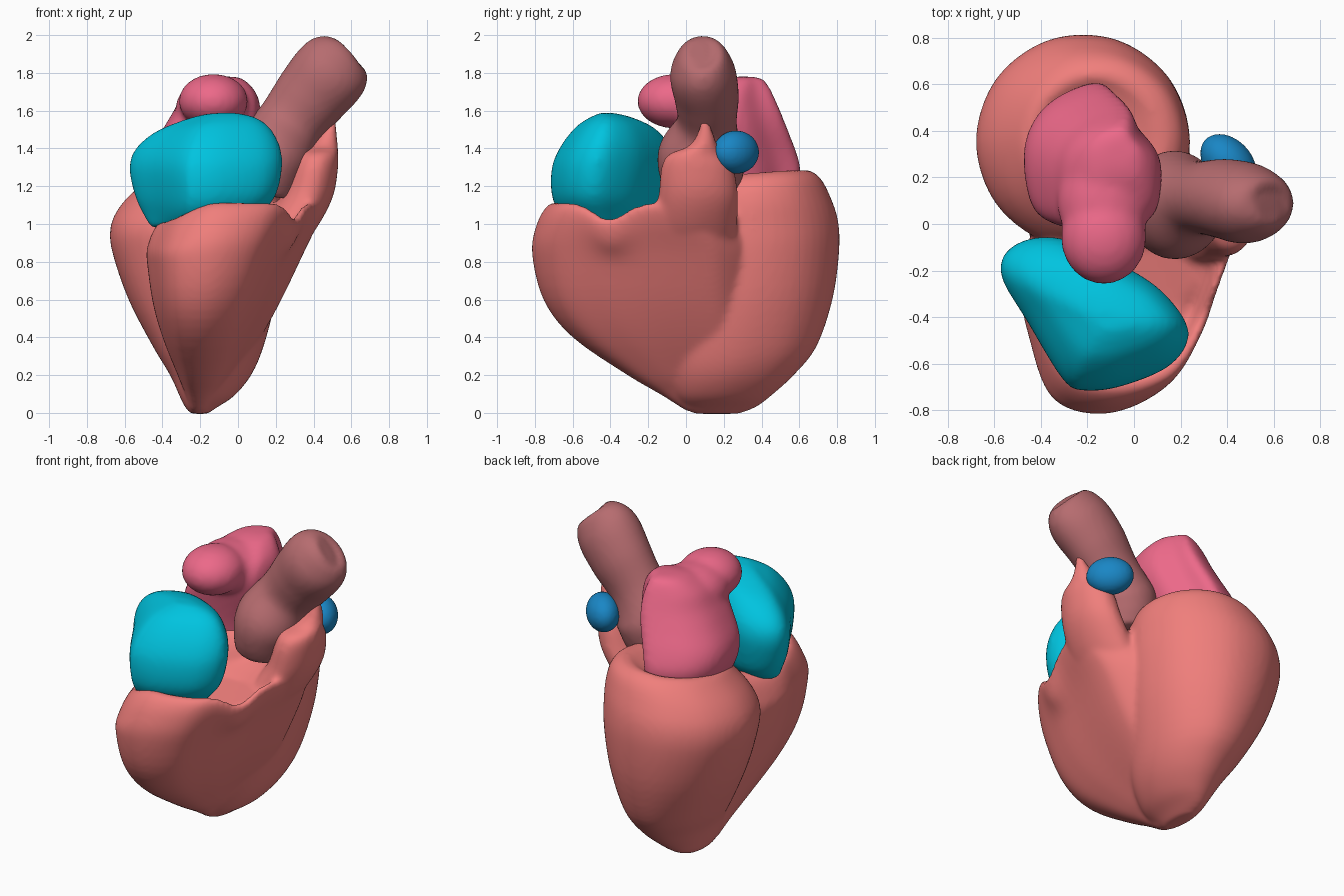
import bpy, math
from math import exp
from mathutils import Vector

if "Cube" in bpy.data.objects:
    bpy.data.objects.remove(bpy.data.objects["Cube"])


def material(name, rgb):
    m = bpy.data.materials.new(name)
    m.diffuse_color = (*rgb, 1)
    m.use_nodes = True
    m.node_tree.nodes["Principled BSDF"].inputs["Base Color"].default_value = m.diffuse_color
    return m


def spline(pts, steps, closed=False):
    """Catmull-Rom resampling of tuples of any length."""
    n, out = len(pts), []
    pick = (lambda i: pts[i % n]) if closed else (lambda i: pts[max(0, min(n - 1, i))])
    for i in range(n if closed else n - 1):
        for s in range(steps):
            t = s / steps
            out.append(tuple(
                0.5 * (2 * b + (c - a) * t + (2 * a - 5 * b + 4 * c - d) * t * t
                       + (3 * b - a - 3 * c + d) * t ** 3)
                for a, b, c, d in zip(*(pick(i + k) for k in (-1, 0, 1, 2)))))
    if not closed:
        out.append(tuple(pts[-1]))
    return out


def skin(rings):
    """Closed shell through rings of equal length."""
    n = len(rings[0])
    verts = [v for r in rings for v in r]
    faces = [(j * n + i, j * n + (i + 1) % n, (j + 1) * n + (i + 1) % n, (j + 1) * n + i)
             for j in range(len(rings) - 1) for i in range(n)]
    faces += [tuple(reversed(range(n))), tuple(range(len(verts) - n, len(verts)))]
    return verts, faces


def loft(levels, outline, steps=4):
    """Fit a unit-square outline into the box (z, x0, x1, y0, y1) of every level."""
    prof = spline(outline, 5, True)
    us, vs = [p[0] for p in prof], [p[1] for p in prof]
    prof = [((u - min(us)) / (max(us) - min(us)), (v - min(vs)) / (max(vs) - min(vs)))
            for u, v in prof]
    return skin([[(x0 + u * (x1 - x0), y0 + v * (y1 - y0), z) for u, v in prof]
                 for z, x0, x1, y0, y1 in spline(levels, steps)])


def tube(path, n=40):
    """Tube along (x, y, z, side radius, up radius)."""
    pts = spline(path, 5)
    rings = []
    for i, p in enumerate(pts):
        a, b = Vector(pts[max(i - 1, 0)][:3]), Vector(pts[min(i + 1, len(pts) - 1)][:3])
        d = (b - a).normalized()
        up = Vector((0, 1, 0)).cross(d).normalized()
        side = d.cross(up)
        rings.append([tuple(Vector(p[:3]) + p[4] * math.cos(t) * up + p[3] * math.sin(t) * side)
                      for t in (2 * math.pi * k / n for k in range(n))])
    return skin(rings)


def ball(c, r, turn=0.0, n=32, m=16):
    """Ellipsoid turned about z."""
    ct, st = math.cos(turn), math.sin(turn)
    rings = []
    for j in range(m + 1):
        p = 0.05 + (math.pi - 0.1) * j / m
        ring = []
        for k in range(n):
            t = 2 * math.pi * k / n
            x, y = r[0] * math.sin(p) * math.cos(t), r[1] * math.sin(p) * math.sin(t)
            ring.append((c[0] + ct * x - st * y, c[1] + st * x + ct * y, c[2] - r[2] * math.cos(p)))
        rings.append(ring)
    return skin(rings)


def lift(shell, dz):
    return [(x, y, z + dz(x, y, z)) for x, y, z in shell[0]], shell[1]


def ramp(v, a, b):
    t = min(1, max(0, (v - a) / (b - a)))
    return t * t * (3 - 2 * t)


def build(name, shells, mat, voxel=0.018, smooth=4):
    """Fuse shells into one smooth organic part."""
    verts, faces = [], []
    for v, f in shells:
        o = len(verts)
        verts += v
        faces += [tuple(i + o for i in q) for q in f]
    me = bpy.data.meshes.new(name)
    me.from_pydata(verts, [], faces)
    me.materials.append(mat)
    ob = bpy.data.objects.new(name, me)
    bpy.context.collection.objects.link(ob)
    rm = ob.modifiers.new("fuse", 'REMESH')
    rm.mode, rm.voxel_size, rm.use_smooth_shade = 'VOXEL', voxel, True
    sm = ob.modifiers.new("smooth", 'SMOOTH')
    sm.factor, sm.iterations = 0.5, smooth
    return ob


salmon = material("muscle", (0.87, 0.21, 0.20))
brown = material("aorta_wall", (0.47, 0.15, 0.16))
pink = material("left_atrium_wall", (0.84, 0.14, 0.25))
cyan = material("right_atrium_wall", (0.0, 0.55, 0.74))
blue = material("pulmonary_wall", (0.01, 0.24, 0.56))

circle = [(0.5 + 0.5 * math.cos(k * math.pi / 5), 0.5 + 0.5 * math.sin(k * math.pi / 5))
          for k in range(10)]

# left ventricle: egg with a dished top, lower at its left front side
lv = loft([(-0.005, -.25, -.16, .04, .28), (.03, -.28, -.11, 0, .37), (.09, -.31, -.02, -.05, .45),
           (.2, -.36, .07, -.08, .57), (.35, -.45, .135, -.1, .69), (.6, -.58, .2, -.1, .775),
           (.85, -.665, .235, -.1, .81), (1.0, -.675, .24, -.1, .805), (1.12, -.62, .235, -.06, .765),
           (1.22, -.52, .2, -.0, .71), (1.265, -.45, .12, .05, .64), (1.24, -.38, .02, .1, .58),
           (1.22, -.3, -.05, .15, .5)], circle)
lv = lift(lv, lambda x, y, z: max(0, z - .8) * .2 * (y - .45 + .5 * (x + .2)))

# right ventricle: wedge wrapped round the front, with a shallow tray on top
wedge = [(.42, 0), (.16, .055), (.04, .27), (0, .5), (.15, .85), (.45, 1), (.75, 1),
         (.96, .87), (1, .74), (.91, .48), (.82, .26), (.68, .08)]
rv = loft([(.01, -.25, -.15, 0, .15), (.1, -.28, -.09, -.14, .25), (.2, -.32, -.01, -.31, .31),
           (.4, -.4, .12, -.6, .38), (.6, -.455, .23, -.755, .39), (.85, -.485, .35, -.815, .38),
           (1.0, -.475, .42, -.79, .3), (1.09, -.44, .44, -.74, .22), (1.115, -.4, .4, -.69, .12),
           (1.09, -.37, .355, -.66, 0), (1.03, -.35, .31, -.64, -.08), (1.01, -.3, .25, -.58, -.1)],
          wedge)
# low left front shoulder and the notch in the right rim
rv = lift(rv, lambda x, y, z: ramp(z, .75, 1.05) * (
    -.11 * (1 - ramp(x, -.45, -.1)) - .09 * exp(-((y + .40) / .12) ** 2 - ((x - .28) / .13) ** 2)))

# outflow horn rising to the pulmonary artery
horn = loft([(.7, .02, .2, -.18, .25), (.85, .06, .32, -.18, .26), (1.0, .13, .43, -.17, .27),
             (1.15, .23, .505, -.145, .275), (1.3, .28, .53, -.13, .25), (1.37, .31, .53, -.09, .2),
             (1.41, .37, .53, .01, .17), (1.48, .44, .525, .06, .145), (1.56, .485, .52, .08, .115)],
            circle)
build("ventricles", [lv, rv, horn], salmon, 0.016, 9)

# right atrium
ra = loft(
    [(.98, -.46, .05, -.56, -.2), (1.05, -.5, .12, -.66, -.12), (1.15, -.545, .2, -.71, -.08),
     (1.3, -.575, .235, -.71, -.055), (1.42, -.54, .22, -.66, -.08), (1.52, -.44, .16, -.58, -.16),
     (1.57, -.3, .08, -.5, -.28), (1.59, -.18, -.02, -.45, -.38)],
    [(0, .78), (.09, .97), (.34, 1), (.71, .78), (.9, .59), (1, .36), (.9, .16),
     (.65, .03), (.46, 0), (.34, .06), (.15, .44)])
ra = lift(ra, lambda x, y, z: ramp(z, 1.25, 1.6) * -.04 * (1 - ramp(x, -.5, -.05)))
build("right_atrium", [ra], cyan, 0.018, 8)

# left atrium: body with rear crest, saddle and front lobe
body = loft([(1.15, -.42, 0, .03, .58), (1.27, -.47, .03, .01, .61), (1.38, -.465, .07, -.01, .585),
             (1.5, -.4, .11, -.03, .54), (1.6, -.34, .12, -.03, .5), (1.69, -.29, .1, .03, .46),
             (1.76, -.2, .04, .16, .42), (1.78, -.13, 0, .25, .38)],
            [(0, .35), (.03, .65), (.25, .88), (.66, 1), (.8, .8), (.98, .6), (1, .35),
             (.9, .1), (.5, 0), (.12, .06)])
build("left_atrium", [body, ball((-.13, -.06, 1.65), (.185, .2, .145)),
                      ball((-.13, .1, 1.62), (.2, .24, .15))], pink, 0.018, 14)

# aorta
build("aorta", [tube([(.14, .08, 1.15, .18, .17), (.155, .08, 1.25, .22, .19),
                      (.19, .085, 1.38, .23, .21), (.275, .11, 1.53, .16, .18),
                      (.38, .11, 1.67, .17, .195), (.475, .09, 1.785, .175, .205),
                      (.535, .08, 1.855, .15, .19), (.575, .07, 1.9, .11, .14),
                      (.585, .07, 1.91, .05, .07)])], brown)

# pulmonary artery
build("pulmonary_artery", [ball((.405, .265, 1.38), (.14, .1, .115), -.8)], blue, 0.012)
